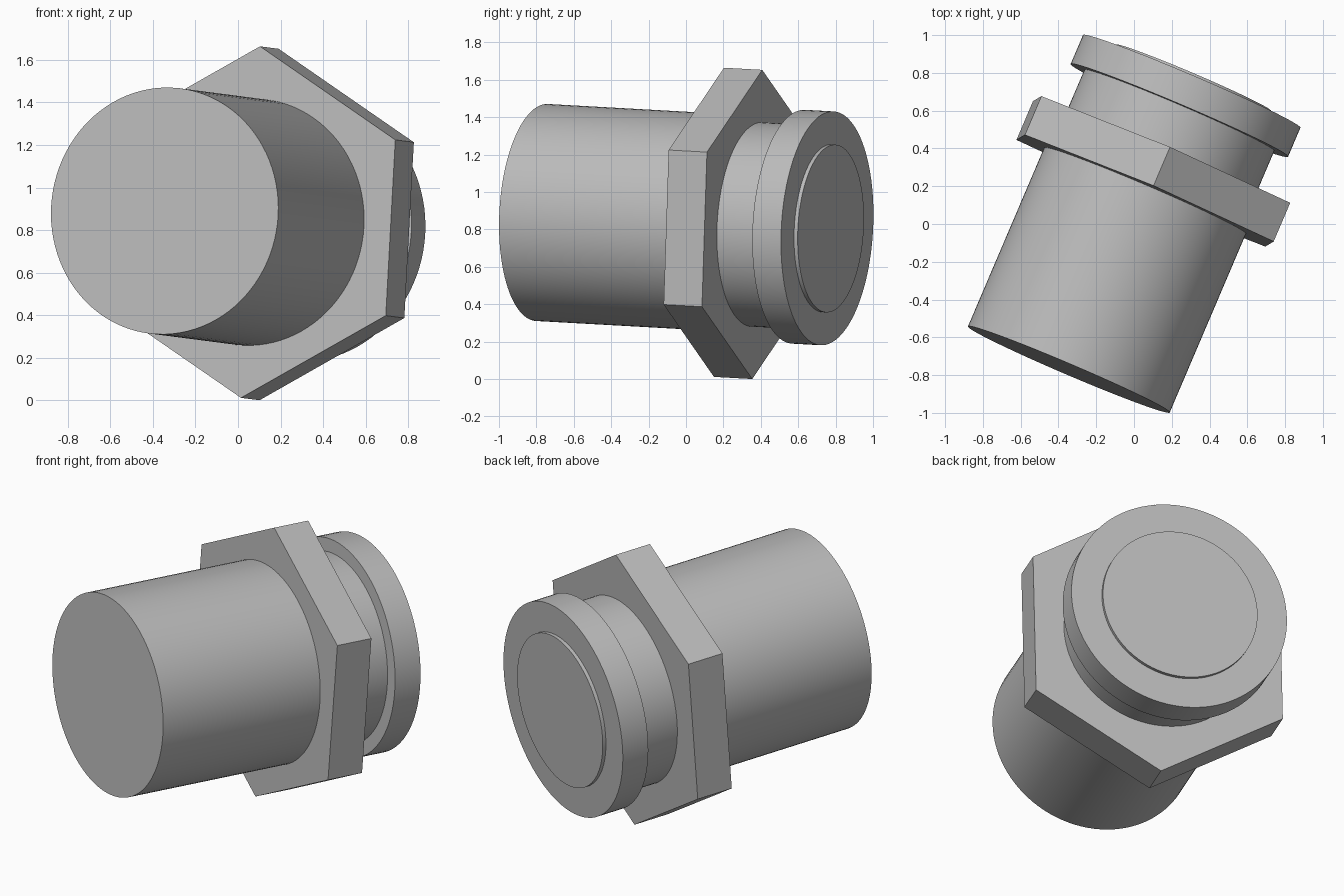
import bpy
import math
from mathutils import Matrix, Vector

cube = bpy.data.objects.get("Cube")
if cube:
    bpy.data.objects.remove(cube, do_unlink=True)

# Single plain grey finish
grey = bpy.data.materials.new("plain_grey")
grey.use_nodes = True
colour = (0.5, 0.5, 0.5, 1)
grey.diffuse_color = colour
grey.node_tree.nodes["Principled BSDF"].inputs["Base Color"].default_value = colour

# Tilted frame: local z runs along the fitting, local x points at a hex corner
start = Vector((-0.345, -0.77, 0.89))
axis = Vector((0.392, 0.919, -0.051)).normalized()
corner = Vector((0.045, 0.0275, 0.825))
corner = (corner - axis * corner.dot(axis)).normalized()
side = axis.cross(corner)
frame = Matrix((corner, side, axis)).transposed().to_4x4()


def add_disc(name, radius, near, far, sides=96):
    """Prism or cylinder between two distances along the axis."""
    bpy.ops.mesh.primitive_cylinder_add(vertices=sides, radius=radius, depth=far - near)
    part = bpy.context.object
    part.name = name
    # The primitive's first corner lies on local y, so turn it onto local x
    turn = Matrix.Rotation(-math.pi / 2, 4, "Z")
    part.matrix_world = Matrix.Translation(start + axis * (near + far) / 2) @ frame @ turn
    part.data.materials.append(grey)
    if sides > 6:
        bpy.ops.object.shade_smooth_by_angle(angle=math.radians(30))
    return part


add_disc("barrel", 0.581, 0, 1.03)
add_disc("hex_collar", 0.828, 1.03, 1.253, sides=6)
add_disc("neck", 0.547, 1.253, 1.493)
add_disc("flange", 0.626, 1.493, 1.66)
add_disc("end_boss", 0.449, 1.66, 1.681)
